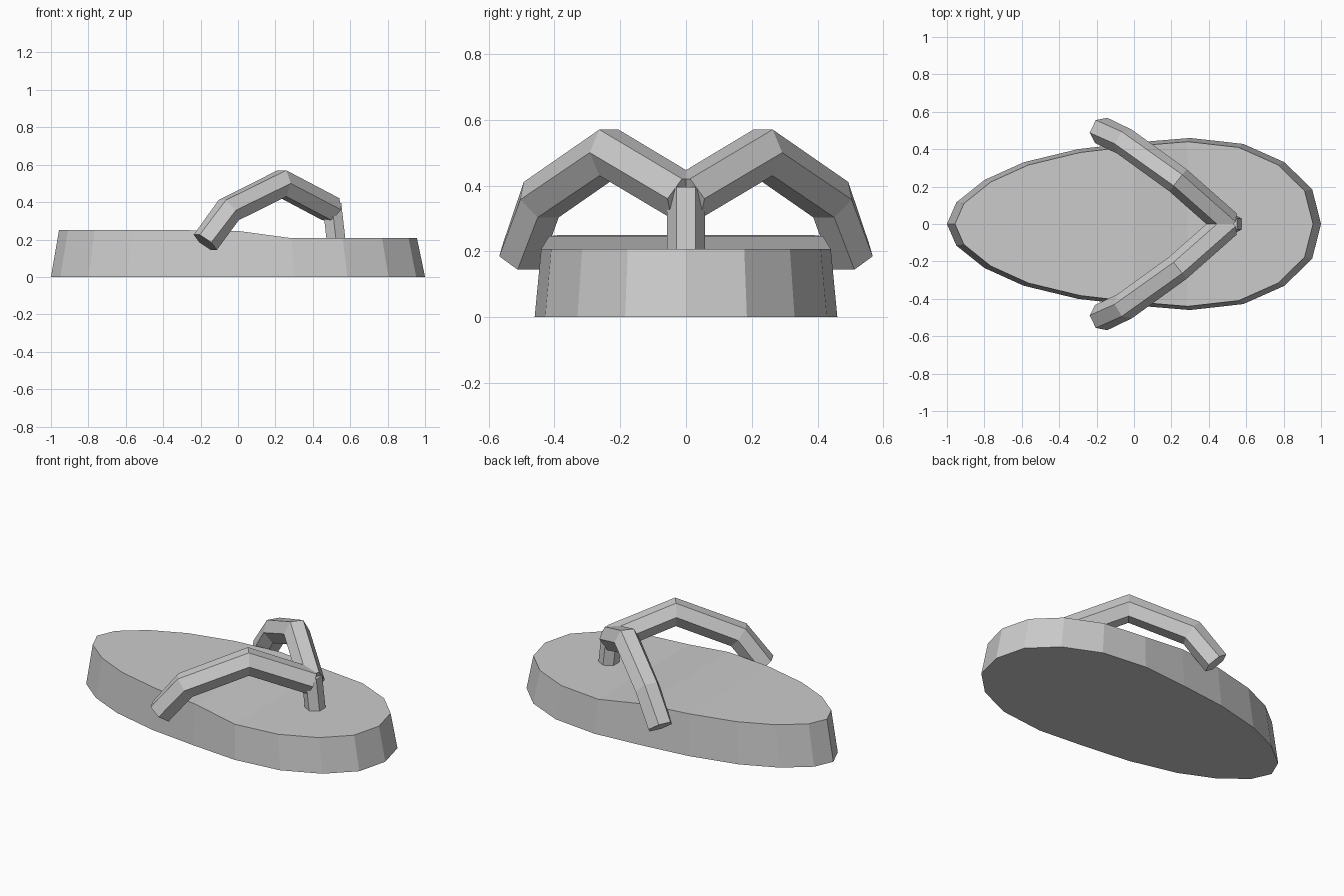
import bpy, bmesh, math
from mathutils import Vector

cube = bpy.data.objects.get("Cube")
if cube:
    bpy.data.objects.remove(cube, do_unlink=True)

grey = bpy.data.materials.new("light_grey")
grey.use_nodes = True
COLOUR = (0.6, 0.6, 0.6, 1)
grey.diffuse_color = COLOUR
grey.node_tree.nodes["Principled BSDF"].inputs["Base Color"].default_value = COLOUR


def finish(name, bm):
    """Turn a bmesh into a flat shaded object."""
    bmesh.ops.recalc_face_normals(bm, faces=bm.faces)
    mesh = bpy.data.meshes.new(name)
    bm.to_mesh(mesh)
    bm.free()
    mesh.materials.append(grey)
    obj = bpy.data.objects.new(name, mesh)
    bpy.context.collection.objects.link(obj)
    return obj


def tube(bm, path, radius, side_of, sides=6):
    """Sweep a polygon along a path with mitred joints."""
    path = [Vector(p) for p in path]
    dirs = [(b - a).normalized() for a, b in zip(path, path[1:])]
    rings = []
    for i, p in enumerate(path):
        before, after = dirs[max(i - 1, 0)], dirs[min(i, len(dirs) - 1)]
        tangent = (before + after).normalized()
        side = side_of(tangent)
        up = side.cross(tangent).normalized() / tangent.dot(after)
        rings.append([bm.verts.new(p + radius * (side * math.cos(a) + up * math.sin(a)))
                      for a in (math.tau * k / sides for k in range(sides))])
    for r, s in zip(rings, rings[1:]):
        for k in range(sides):
            n = (k + 1) % sides
            bm.faces.new((r[k], r[n], s[n], s[k]))
    bm.faces.new(rings[0])
    bm.faces.new(rings[-1])


# Sole: half outline from heel to toe, tapered upward, lower at the toe
HALF = [(-0.95, 0.115), (-0.8, 0.235), (-0.59, 0.33), (-0.3, 0.4), (0, 0.435),
        (0.3, 0.46), (0.585, 0.428), (0.805, 0.33), (0.953, 0.185)]
outline = [(-1, 0)] + HALF + [(1, 0)] + [(x, -y) for x, y in reversed(HALF)]
TAPER = 0.957
bm = bmesh.new()
low = [bm.verts.new((x, y, 0)) for x, y in outline]
high = [bm.verts.new((x * TAPER, y * TAPER, 0.25 if x < 0 else 0.246 if x == 0 else 0.207))
        for x, y in outline]
count = len(outline)
bm.faces.new(low)
for i in range(count):
    j = (i + 1) % count
    bm.faces.new((low[i], low[j], high[j], high[i]))
# top surface in strips, joining each left point to its mirror
toe = len(HALF) + 1
for i in range(toe):
    ring = [high[i], high[i + 1], high[-i - 1], high[-i]]
    bm.faces.new(list(dict.fromkeys(ring)))
finish("sole", bm)

# Straps: one swept bar, cut at the middle and mirrored
bm = bmesh.new()
tube(bm, [(-0.175, 0.5, 0.185), (-0.05, 0.44, 0.357), (0.235, 0.234, 0.5), (0.5, 0, 0.36)],
     0.075, lambda t: Vector((-t.y, t.x, 0)).normalized())
bmesh.ops.bisect_plane(bm, geom=bm.verts[:] + bm.edges[:] + bm.faces[:],
                       plane_co=(0, 0, 0), plane_no=(0, -1, 0), clear_outer=True)
straps = finish("straps", bm)
mirror = straps.modifiers.new("mirror", 'MIRROR')
mirror.use_axis = (False, True, False)

# Toe post
bm = bmesh.new()
tube(bm, [(0.525, 0, 0.19), (0.502, 0, 0.39)], 0.058, lambda t: Vector((0, 1, 0)))
finish("toe_post", bm)
